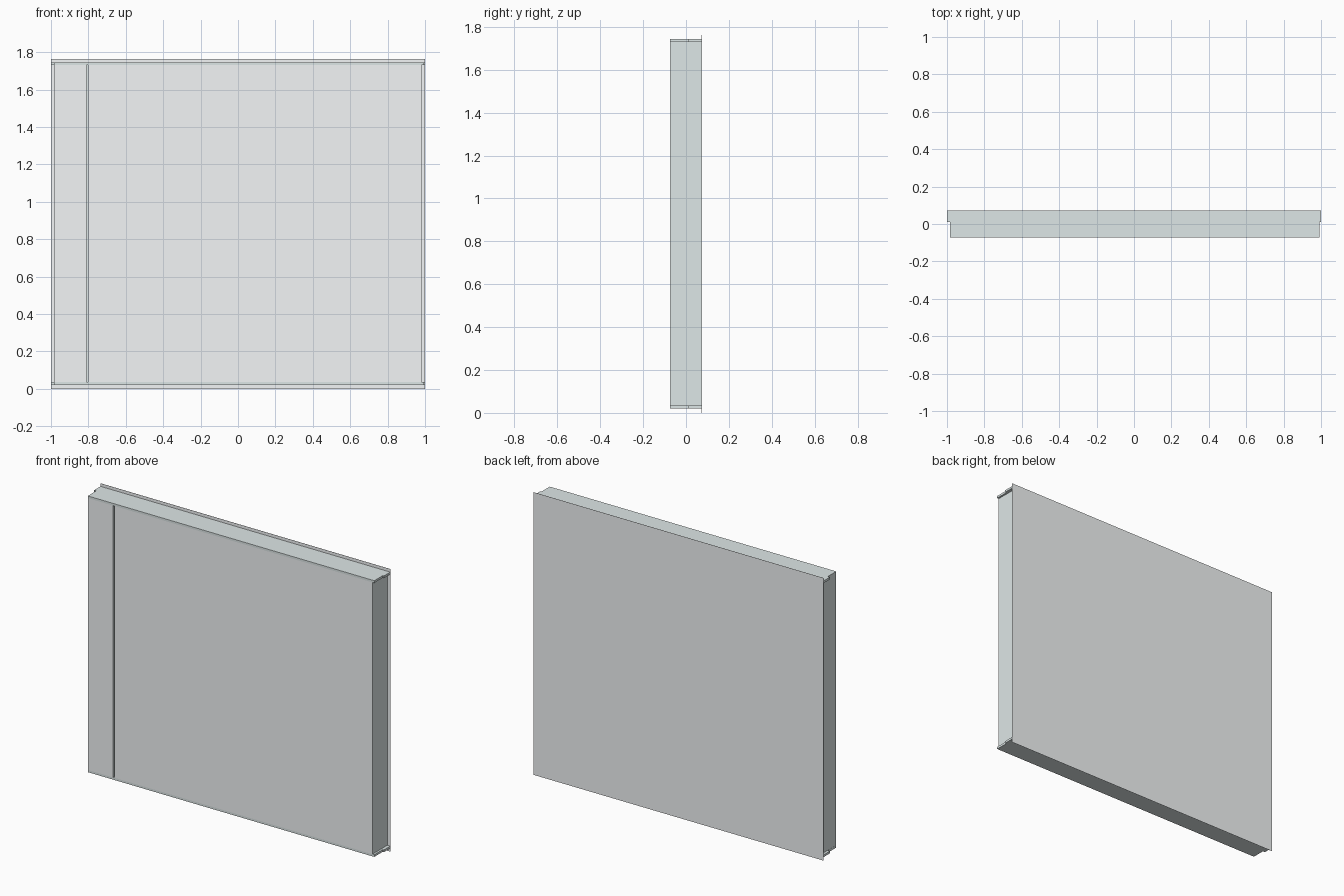
import bpy
import bmesh

if "Cube" in bpy.data.objects:
    bpy.data.objects.remove(bpy.data.objects["Cube"])


def material(name, color):
    mat = bpy.data.materials.new(name)
    mat.diffuse_color = (*color, 1)
    mat.use_nodes = True
    mat.node_tree.nodes["Principled BSDF"].inputs["Base Color"].default_value = mat.diffuse_color
    return mat


FRAME = material("frame_grey", (0.73, 0.80, 0.80))
PANEL = material("panel_grey", (0.90, 0.925, 0.935))


def extrude_profile(name, points, z0, z1, mat):
    """Closed xy outline raised from z0 to z1."""
    bm = bmesh.new()
    face = bm.faces.new([bm.verts.new((x, y, z0)) for x, y in points])
    top = bmesh.ops.extrude_face_region(bm, geom=[face])["geom"]
    bmesh.ops.translate(bm, vec=(0, 0, z1 - z0),
                        verts=[v for v in top if isinstance(v, bmesh.types.BMVert)])
    bmesh.ops.recalc_face_normals(bm, faces=bm.faces)
    mesh = bpy.data.meshes.new(name)
    bm.to_mesh(mesh)
    bm.free()
    mesh.materials.append(mat)
    obj = bpy.data.objects.new(name, mesh)
    bpy.context.collection.objects.link(obj)
    return obj


def rect(x0, x1, y0, y1):
    return [(x0, y0), (x1, y0), (x1, y1), (x0, y1)]


FRONT, BACK = -0.0735, 0.0735
SKIN = FRONT + 0.002   # back side of the front skins
SHEET = BACK - 0.001   # front side of the thin back sheet
STEP = 0.01            # depth where the end plates widen
Z0, Z1 = 0.035, 1.73   # slab between the plates

# Slab with the vertical groove cut into its front outline
extrude_profile("panel_body", [
    (-0.984, SKIN), (-0.811, SKIN), (-0.811, -0.045), (-0.802, -0.045),
    (-0.802, SKIN), (0.98, SKIN), (0.98, SHEET), (-0.984, SHEET)], Z0, Z1, FRAME)

# Front skins either side of the groove
extrude_profile("narrow_front", rect(-0.984, -0.811, FRONT, SKIN), Z0, Z1, PANEL)
extrude_profile("wide_front", rect(-0.802, 0.98, FRONT, SKIN), Z0, Z1, PANEL)

# Top and bottom plates, stepped wider towards the back
plate = [(-0.985, FRONT), (0.992, FRONT), (0.992, STEP), (1.0, STEP),
         (1.0, SHEET), (-1.0, SHEET), (-1.0, STEP), (-0.985, STEP)]
for name, z0, z1 in (("bottom_plate", 0.021, Z0), ("top_plate", Z1, 1.744)):
    extrude_profile(name, plate, z0, z1, FRAME)

# Thin back sheet that overhangs the slab on every side
extrude_profile("back_sheet", rect(-1, 1, SHEET, BACK), 0, 1.763, PANEL)
